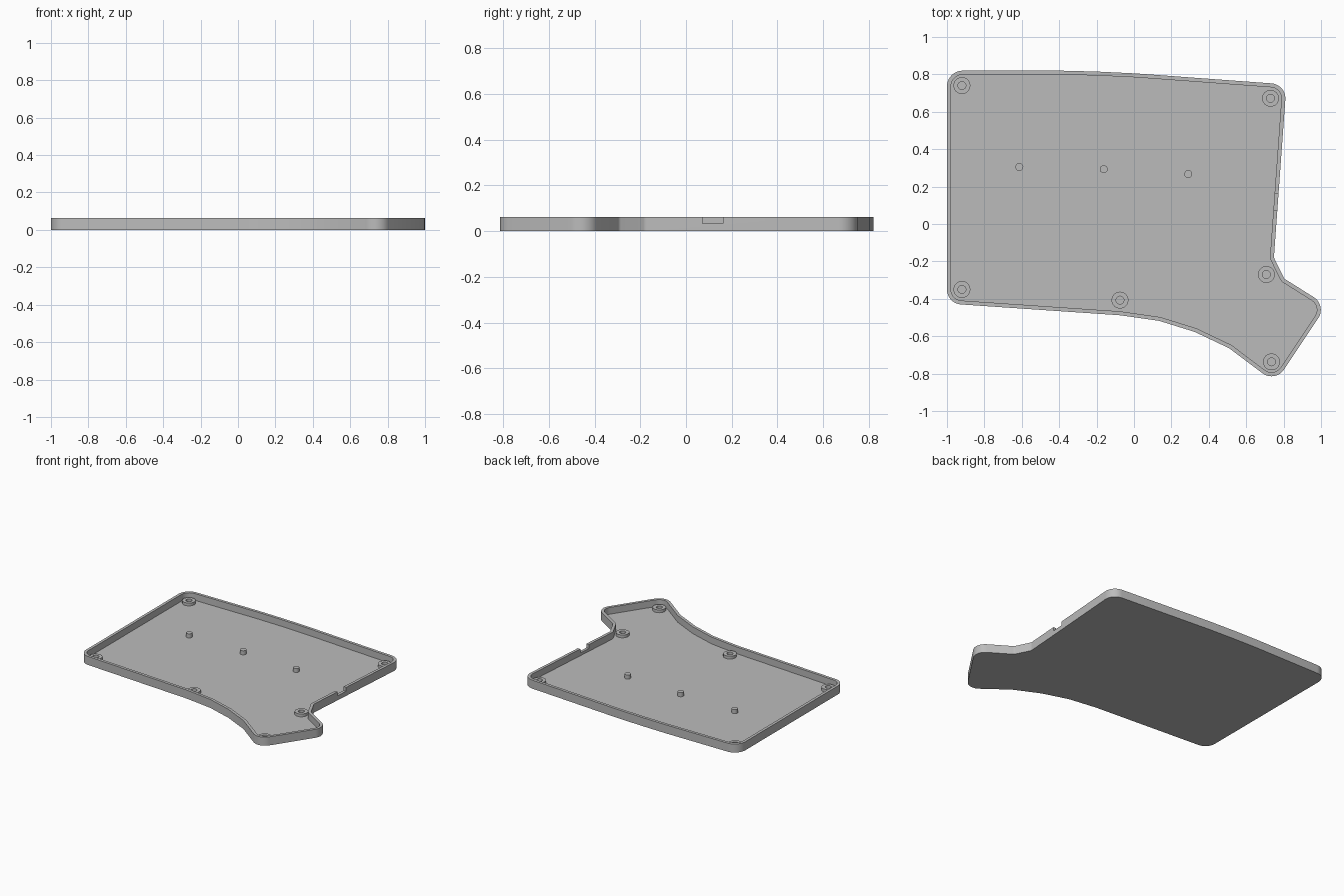
import bpy, bmesh, math
from mathutils import Vector

cube = bpy.data.objects.get("Cube")
if cube:
    bpy.data.objects.remove(cube, do_unlink=True)

HEIGHT, FLOOR, WALL, BOSS_TOP = 0.063, 0.013, 0.021, 0.034

grey = bpy.data.materials.new("plain grey")
grey.use_nodes = True
grey.diffuse_color = (0.5, 0.5, 0.5, 1)
grey.node_tree.nodes["Principled BSDF"].inputs["Base Color"].default_value = (0.5, 0.5, 0.5, 1)


def finish(bm, name):
    bmesh.ops.recalc_face_normals(bm, faces=bm.faces)
    mesh = bpy.data.meshes.new(name)
    bm.to_mesh(mesh)
    bm.free()
    mesh.materials.append(grey)
    obj = bpy.data.objects.new(name, mesh)
    bpy.context.collection.objects.link(obj)
    return obj


def smooth(obj):
    bpy.ops.object.select_all(action='DESELECT')
    obj.select_set(True)
    bpy.context.view_layer.objects.active = obj
    bpy.ops.object.shade_smooth_by_angle(angle=math.radians(30))


def rounded(corners, steps=10):
    """Outline with each corner replaced by an arc of its own radius."""
    out = []
    for i, (x, y, r) in enumerate(corners):
        p = Vector((x, y))
        if r == 0:
            out.append(p)
            continue
        a = (Vector(corners[i - 1][:2]) - p).normalized()
        b = (Vector(corners[(i + 1) % len(corners)][:2]) - p).normalized()
        half = a.angle(b) / 2
        centre = p + (a + b).normalized() * r / math.sin(half)
        start = p + a * r / math.tan(half) - centre
        end = p + b * r / math.tan(half) - centre
        sweep = math.pi - 2 * half
        for k in range(steps + 1):
            t = k / steps
            out.append(centre + (start * math.sin((1 - t) * sweep)
                                 + end * math.sin(t * sweep)) / math.sin(sweep))
    return out


def inset(points, d):
    """Mitred inward offset of a clockwise outline."""
    out = []
    for i, p in enumerate(points):
        u = (p - points[i - 1]).normalized()
        v = (points[(i + 1) % len(points)] - p).normalized()
        n1, n2 = Vector((u.y, -u.x)), Vector((v.y, -v.x))
        out.append(p + (n1 + n2) * d / (1 + n1.dot(n2)))
    return out


def loft(rings, name, closed=False):
    """Skin a stack of (outline, z) rings; cap the ends or join them."""
    bm = bmesh.new()
    loops = [[bm.verts.new((p.x, p.y, z)) for p in pts] for pts, z in rings]
    pairs = list(zip(loops, loops[1:]))
    if closed:
        pairs.append((loops[-1], loops[0]))
    for lo, hi in pairs:
        for i in range(len(lo)):
            bm.faces.new((lo[i - 1], lo[i], hi[i], hi[i - 1]))
    if not closed:
        bm.faces.new(loops[0])
        bm.faces.new(loops[-1])
    return finish(bm, name)


def circle(x, y, r, n=32):
    return [Vector((x + r * math.cos(k * math.tau / n), y + r * math.sin(k * math.tau / n)))
            for k in range(n)]


# Tray: floor and rim, clockwise from the back right corner
outline = rounded([
    (-1, 0.82, 0.085), (-0.4, 0.82, 0), (-0.2, 0.815, 0), (0.01, 0.805, 0),
    (0.815, 0.746, 0.08), (0.748, -0.18, 0.03), (0.803, -0.292, 0.03),
    (1.031, -0.435, 0.08), (0.755, -0.849, 0.08),
    (0.51, -0.665, 0), (0.325, -0.577, 0), (0.135, -0.518, 0),
    (-0.075, -0.488, 0), (-1, -0.425, 0.08)])
inner = inset(outline, WALL)
tray = loft([(outline, 0), (outline, HEIGHT), (inner, HEIGHT), (inner, FLOOR)], "tray")

# Cable notch in the left rim
bm = bmesh.new()
bmesh.ops.create_cube(bm, size=1)
bmesh.ops.scale(bm, vec=(0.12, 0.09, 0.06), verts=bm.verts)
bmesh.ops.translate(bm, vec=(0.77, 0.117, 0.034 + 0.03), verts=bm.verts)
cutter = finish(bm, "notch_cutter")
cutter.hide_render = True
cut = tray.modifiers.new("notch", 'BOOLEAN')
cut.operation = 'DIFFERENCE'
cut.solver = 'EXACT'
cut.object = cutter
bpy.context.view_layer.objects.active = tray
bpy.ops.object.modifier_apply(modifier=cut.name)
bpy.data.objects.remove(cutter, do_unlink=True)
smooth(tray)

# Hollow screw bosses
for i, (x, y) in enumerate([(-0.92, 0.74), (0.73, 0.672), (-0.92, -0.35),
                            (-0.075, -0.407), (0.708, -0.27), (0.735, -0.737)]):
    wide, hole = circle(x, y, 0.045), circle(x, y, 0.021)
    base = FLOOR - 0.002
    smooth(loft([(wide, base), (wide, BOSS_TOP), (hole, BOSS_TOP), (hole, base)],
                f"screw_boss_{i + 1}", closed=True))

# Solid support pegs
for i, (x, y) in enumerate([(-0.613, 0.305), (-0.162, 0.293), (0.29, 0.267)]):
    peg = circle(x, y, 0.021)
    smooth(loft([(peg, FLOOR - 0.002), (peg, 0.043)], f"support_peg_{i + 1}"))
